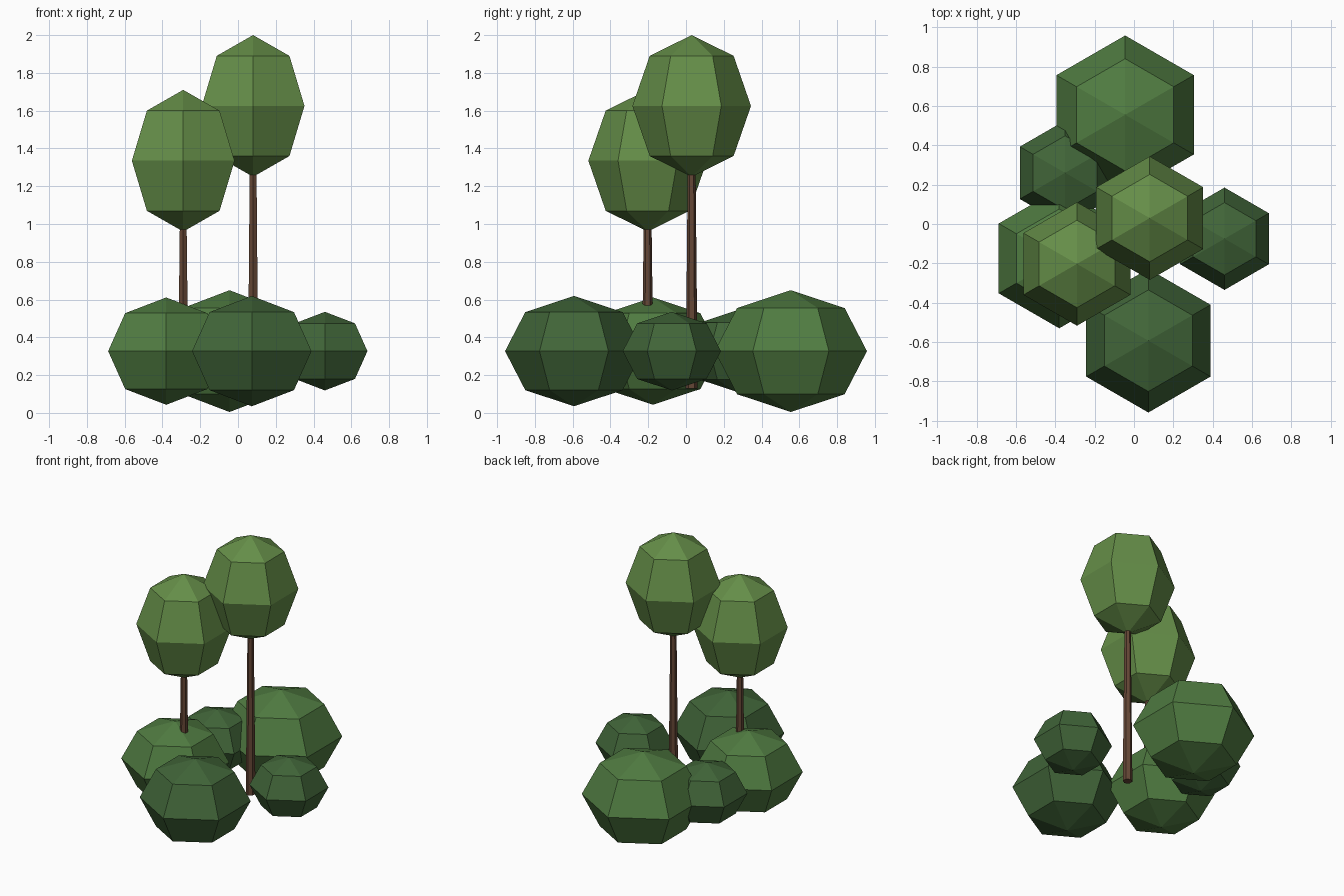
import bpy, bmesh
from math import sin, cos, pi

if "Cube" in bpy.data.objects:
    bpy.data.objects.remove(bpy.data.objects["Cube"])


def material(name, rgb):
    m = bpy.data.materials.new(name)
    m.diffuse_color = (*rgb, 1)
    m.use_nodes = True
    m.node_tree.nodes["Principled BSDF"].inputs["Base Color"].default_value = m.diffuse_color
    return m


LEAF = material("canopy_green", (0.13, 0.27, 0.065))
MID = material("bush_green", (0.08, 0.20, 0.053))
DARK = material("dark_bush_green", (0.052, 0.13, 0.04))
BARK = material("bark_brown", (0.13, 0.062, 0.036))


def finish(name, bm, loc, mat):
    bmesh.ops.recalc_face_normals(bm, faces=bm.faces)
    me = bpy.data.meshes.new(name)
    bm.to_mesh(me)
    bm.free()
    me.materials.append(mat)
    ob = bpy.data.objects.new(name, me)
    ob.location = loc
    bpy.context.collection.objects.link(ob)


def ring(bm, r, z):
    # hexagon with corners on +y and -y
    return [bm.verts.new((r * sin(i * pi / 3), r * cos(i * pi / 3), z)) for i in range(6)]


def bridge(bm, a, b):
    for i in range(6):
        j = (i + 1) % 6
        bm.faces.new((a[i], a[j], b[j], b[i]))


def blob(name, loc, r, h, mat):
    # six-sided sphere with two poles and three rings
    bm = bmesh.new()
    rings = [ring(bm, r * cos(t), h * sin(t)) for t in (-pi / 4, 0, pi / 4)]
    bridge(bm, rings[0], rings[1])
    bridge(bm, rings[1], rings[2])
    for rg, z in ((rings[0], -h), (rings[2], h)):
        pole = bm.verts.new((0, 0, z))
        for i in range(6):
            bm.faces.new((rg[i], rg[(i + 1) % 6], pole))
    finish(name, bm, loc, mat)


def trunk(name, x, y, z0, z1, r0, r1):
    # tapered hexagonal post
    bm = bmesh.new()
    a, b = ring(bm, r0, z0), ring(bm, r1, z1)
    bridge(bm, a, b)
    bm.faces.new(a)
    bm.faces.new(b)
    finish(name, bm, (x, y, 0), BARK)


# Trees
trunk("tall_trunk", 0.08, 0.03, 0.13, 1.27, 0.032, 0.021)
blob("tall_canopy", (0.08, 0.03, 1.625), 0.314, 0.375, LEAF)
trunk("short_trunk", -0.29, -0.203, 0.13, 0.98, 0.032, 0.021)
blob("short_canopy", (-0.29, -0.203, 1.335), 0.314, 0.375, LEAF)

# Bushes
for name, x, y, r, mat in (
    ("back_bush", -0.045, 0.555, 0.403, MID),
    ("left_bush", -0.38, -0.175, 0.355, MID),
    ("front_bush", 0.073, -0.593, 0.365, DARK),
    ("right_bush", 0.46, -0.075, 0.26, DARK),
    ("back_left_bush", -0.35, 0.26, 0.266, DARK),
):
    blob(name, (x, y, 0.327), r, r * 0.8, mat)
